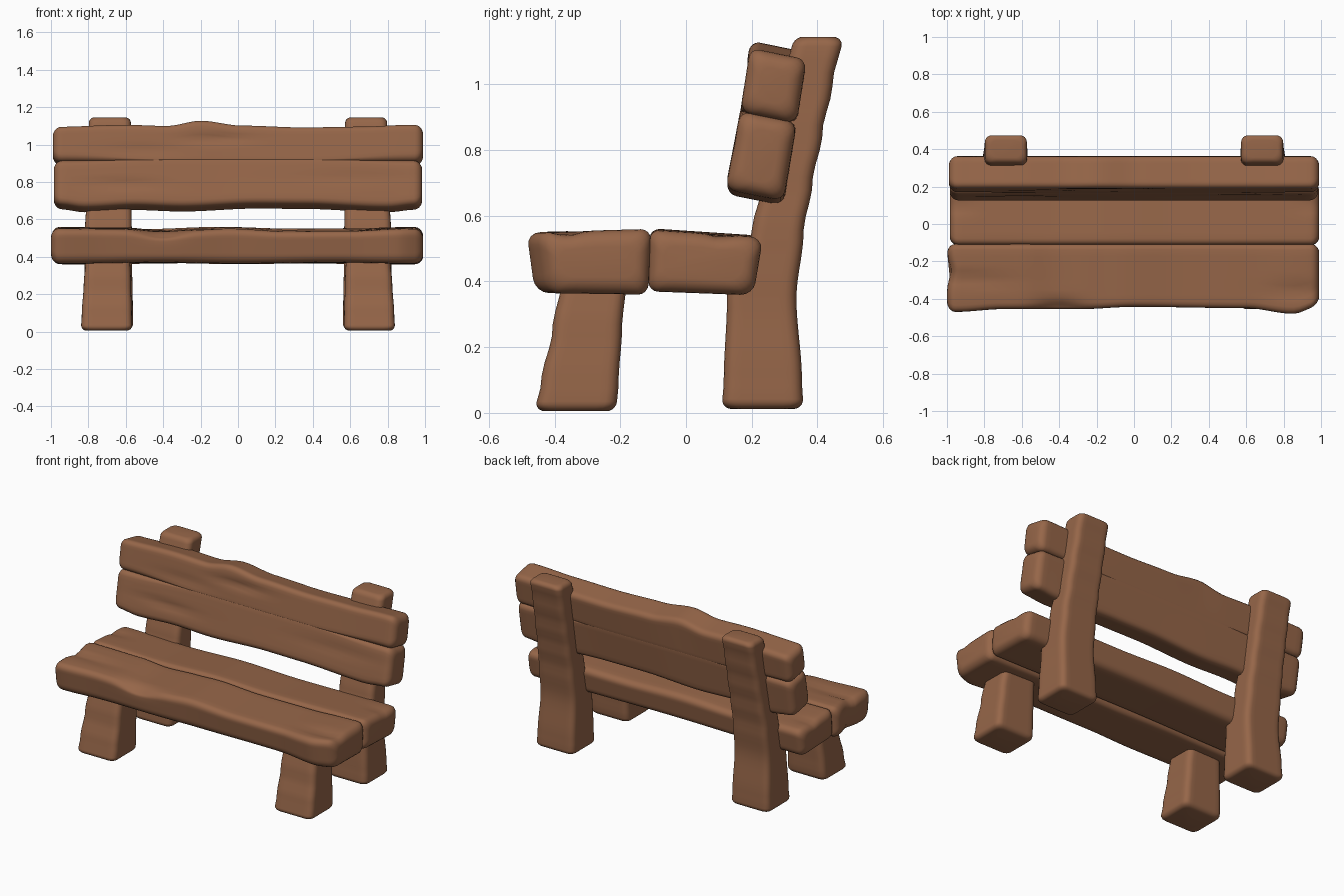
import bpy, bmesh, math
from mathutils import Vector

if "Cube" in bpy.data.objects:
    bpy.data.objects.remove(bpy.data.objects["Cube"])

wood = bpy.data.materials.new("brown_wood")
wood.diffuse_color = (0.305, 0.133, 0.066, 1)
wood.use_nodes = True
wood.node_tree.nodes["Principled BSDF"].inputs["Base Color"].default_value = wood.diffuse_color


def curve(keys, x):
    """Smooth interpolation through (position, value) keys."""
    if x <= keys[0][0]:
        return keys[0][1]
    for (a, p), (b, q) in zip(keys, keys[1:]):
        if x <= b:
            t = (x - a) / (b - a)
            return p + (q - p) * t * t * (3 - 2 * t)
    return keys[-1][1]


def rounded_uv(w, h, radii, inset):
    """Rounded rectangle as (u, v) pairs, counted from the lower left corner."""
    pts = []
    signs = [(0, 0), (1, 0), (1, 1), (0, 1)]
    arcs = []
    for i, (sx, sy) in enumerate(signs):
        r = radii[i]
        cx = inset + r if sx == 0 else w - inset - r
        cy = inset + r if sy == 0 else h - inset - r
        a0 = math.pi + i * math.pi / 2
        arcs.append([(cx + r * math.cos(a0 + k * math.pi / 8),
                      cy + r * math.sin(a0 + k * math.pi / 8)) for k in range(5)])
    for i in range(4):
        pts += arcs[i]
        p, q = arcs[i][-1], arcs[(i + 1) % 4][0]
        pts += [(p[0] + (q[0] - p[0]) * k / 8, p[1] + (q[1] - p[1]) * k / 8) for k in range(1, 8)]
    return [(x / w, y / h) for x, y in pts]


def stations(lo, hi, step, r):
    """Positions along a beam with the inset that rounds off both ends."""
    ends = [(r * (1 - math.cos(k * math.pi / 10)), r * (1 - math.sin(k * math.pi / 10))) for k in range(5)]
    n = max(2, round((hi - lo - 2 * r) / step))
    mid = [(lo + r + (hi - lo - 2 * r) * k / n, 0) for k in range(n + 1)]
    return [(lo + d, i) for d, i in ends] + mid + [(hi - d, i) for d, i in reversed(ends)]


def loft(name, rings):
    bm = bmesh.new()
    rows = [[bm.verts.new(p) for p in ring] for ring in rings]
    n = len(rows[0])
    for a, b in zip(rows, rows[1:]):
        for i in range(n):
            bm.faces.new((a[i], a[(i + 1) % n], b[(i + 1) % n], b[i]))
    bm.faces.new(rows[0])
    bm.faces.new(rows[-1])
    bmesh.ops.recalc_face_normals(bm, faces=bm.faces)
    me = bpy.data.meshes.new(name)
    bm.to_mesh(me)
    bm.free()
    ob = bpy.data.objects.new(name, me)
    bpy.context.collection.objects.link(ob)
    me.materials.append(wood)
    bpy.ops.object.select_all(action='DESELECT')
    ob.select_set(True)
    bpy.context.view_layer.objects.active = ob
    bpy.ops.object.shade_smooth_by_angle(angle=math.radians(50))


FLAT = [(0, 0)]


def plank(name, quad, lo, hi, radii, top=FLAT, bottom=FLAT, front=FLAT, dents=()):
    """Beam along x; quad holds (y, z) of front-low, rear-low, rear-high, front-high."""
    a, b, c, d = [Vector(q) for q in quad]
    w, h = (b - a).length, (d - a).length
    rings = []
    for x, inset in stations(lo, hi, 0.03, 0.045):
        ring = []
        for u, v in rounded_uv(w, h, radii(abs(x)), inset):
            y, z = (a * (1 - u) + b * u) * (1 - v) + (d * (1 - u) + c * u) * v
            z += v * curve(top, x) + (1 - v) * curve(bottom, x)
            y += (1 - u) * curve(front, x)
            # worn hollows: centre, reach and push
            p = Vector((x, y, z))
            for centre, reach, push in dents:
                e = sum(((p[k] - centre[k]) / reach[k]) ** 2 for k in range(3))
                p = p + Vector(push) * math.exp(-e)
            ring.append(p)
        rings.append(ring)
    loft(name, rings)


def post(name, keys, lo, hi, side):
    """Upright beam; keys hold (z, inner x, outer x, front y, rear y)."""
    rings = []
    for z, inset in stations(lo, hi, 0.04, 0.03):
        x0, x1, y0, y1 = [curve([(k[0], k[i]) for k in keys], z) for i in range(1, 5)]
        uv = rounded_uv(x1 - x0, y1 - y0, [0.035] * 4, inset)
        rings.append([(side * (x0 + (x1 - x0) * u), y0 + (y1 - y0) * v, z) for u, v in uv])
    loft(name, rings)


# seat planks
plank("seat_front_plank", [(-0.435, 0.365), (-0.115, 0.36), (-0.105, 0.545), (-0.46, 0.535)],
      -1.0, 0.99, lambda x: [0.04, 0.03, 0.03, 0.035],
      top=[(-0.97, 0.015), (-0.6, 0.012), (-0.42, -0.002), (-0.2, 0.008), (-0.05, 0.014),
           (0.25, 0), (0.6, 0.002), (0.9, 0.015)],
      bottom=[(-0.9, 0), (-0.4, 0.006), (0, 0), (0.5, 0.006), (0.9, 0)],
      front=[(-0.95, -0.015), (-0.7, 0), (-0.35, -0.005), (0, 0.012), (0.6, 0.005),
             (0.85, -0.025), (1, 0.02)],
      dents=[((-0.4, -0.45, 0.54), (0.13, 0.035, 0.05), (0, 0.012, -0.025)),
             ((-0.9, -0.30, 0.55), (0.25, 0.022, 0.06), (0, 0, -0.02)),
             ((0.88, -0.36, 0.55), (0.15, 0.04, 0.06), (0, 0, -0.015)),
             ((-0.98, -0.25, 0.45), (0.05, 0.06, 0.3), (0.025, 0, 0))])
plank("seat_rear_plank", [(-0.115, 0.37), (0.205, 0.358), (0.235, 0.535), (-0.11, 0.558)],
      -0.985, 0.99, lambda x: [0.03, 0.04, 0.04, 0.03],
      top=[(-0.9, 0), (-0.5, -0.008), (-0.1, 0.004), (0.3, -0.006), (0.9, 0)],
      bottom=[(-0.9, 0), (0, 0.008), (0.9, 0)],
      dents=[((-0.95, 0.09, 0.55), (0.1, 0.03, 0.05), (0, 0, -0.012)),
             ((0.97, 0.1, 0.55), (0.1, 0.03, 0.05), (0, 0, -0.01))])

# backrest planks: joint is tight in the middle and opens at the ends
def opening(x):
    return curve([(0.35, 0.003), (0.95, 0.035)], x)

plank("backrest_lower_plank", [(0.12, 0.67), (0.297, 0.635), (0.338, 0.885), (0.165, 0.92)],
      -0.985, 0.985, lambda x: [0.035, 0.035, opening(x), opening(x)],
      bottom=[(-0.95, 0.012), (-0.82, -0.004), (-0.55, 0.008), (-0.3, 0), (0.1, 0.016),
              (0.35, 0.014), (0.8, -0.004), (0.95, 0.01)],
      dents=[((-0.6, 0.14, 0.79), (0.2, 0.06, 0.02), (0, 0.012, 0)),
             ((0.6, 0.14, 0.82), (0.3, 0.06, 0.03), (0, 0.006, 0))])
plank("backrest_upper_plank", [(0.165, 0.915), (0.337, 0.88), (0.367, 1.07), (0.195, 1.105)],
      -0.99, 0.99, lambda x: [opening(x), opening(x), 0.03, 0.03],
      top=[(-0.98, -0.005), (-0.6, 0.006), (-0.38, 0), (-0.2, 0.028), (0.02, 0.002),
           (0.35, -0.008), (0.65, -0.004), (0.92, 0.006)],
      dents=[((-0.12, 0.19, 1.03), (0.18, 0.06, 0.022), (0, 0.014, 0)),
             ((-0.5, 0.17, 0.97), (0.2, 0.06, 0.03), (0, 0.006, 0))])

# legs, mirrored left and right
for side, label in ((-1, "left"), (1, "right")):
    post("front_leg_" + label,
         [(0, 0.565, 0.84, -0.46, -0.212), (0.1, 0.568, 0.835, -0.44, -0.205),
          (0.25, 0.572, 0.825, -0.407, -0.195), (0.42, 0.578, 0.81, -0.375, -0.18)],
         0.005, 0.42, side)
    post("rear_leg_" + label,
         [(0, 0.56, 0.835, 0.108, 0.358), (0.1, 0.562, 0.83, 0.115, 0.353),
          (0.35, 0.566, 0.82, 0.125, 0.336), (0.55, 0.568, 0.818, 0.20, 0.358),
          (0.7, 0.57, 0.81, 0.232, 0.385), (0.85, 0.57, 0.805, 0.265, 0.415),
          (1.0, 0.571, 0.80, 0.296, 0.446), (1.15, 0.573, 0.797, 0.326, 0.478)],
         0.012, 1.145, side)
